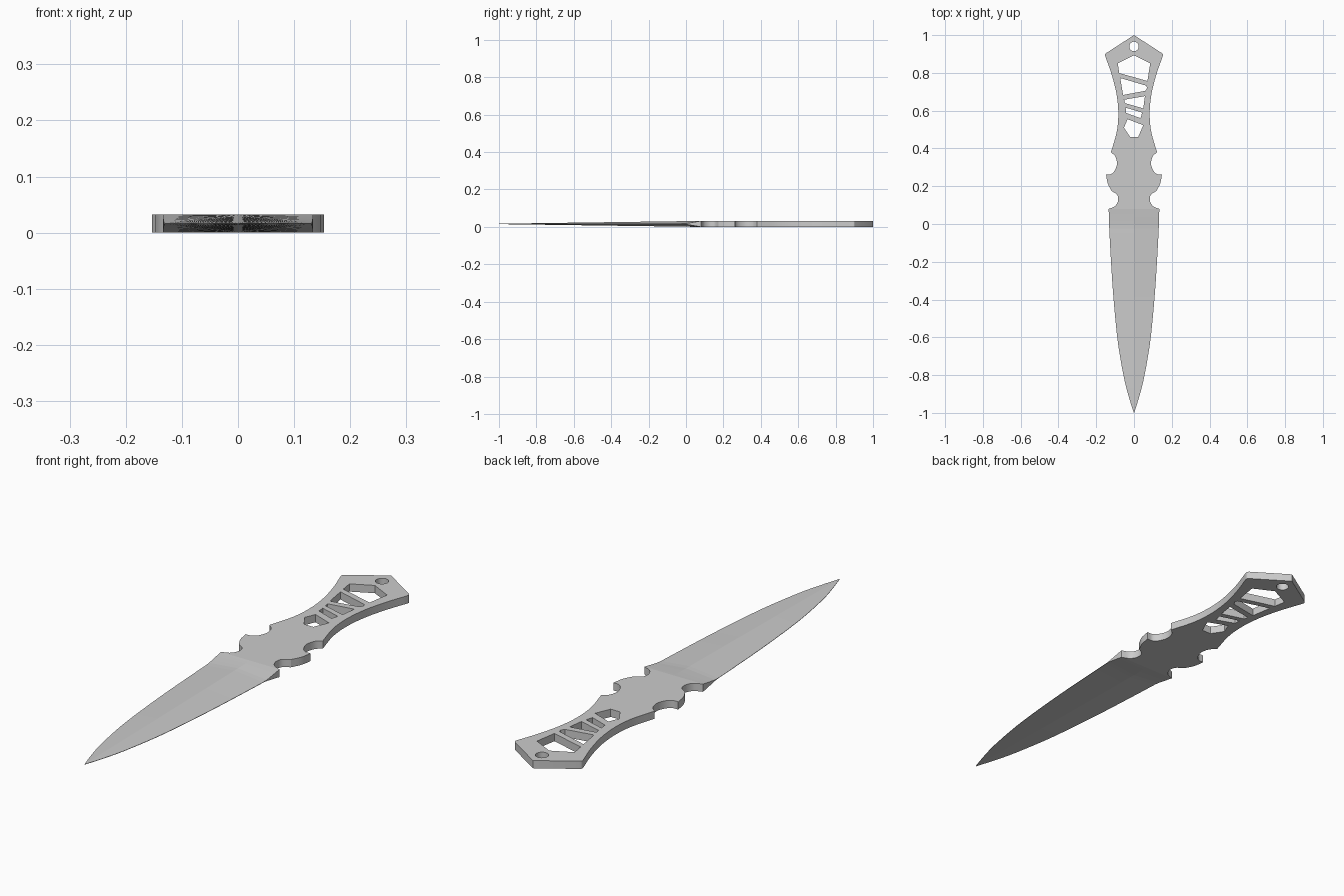
import bpy, bmesh, math
from mathutils import Vector

if "Cube" in bpy.data.objects:
    bpy.data.objects.remove(bpy.data.objects["Cube"])

H = 0.016  # half thickness of the plate


def smooth(pts, n=6):
    """Catmull-Rom curve through the points, ends kept sharp."""
    p = [Vector(q) for q in pts]
    p = [2 * p[0] - p[1]] + p + [2 * p[-1] - p[-2]]
    out = []
    for i in range(1, len(p) - 2):
        a, b, c, d = p[i - 1:i + 3]
        for k in range(n):
            t = k / n
            out.append(0.5 * (2 * b + (c - a) * t + (2 * a - 5 * b + 4 * c - d) * t * t
                              + (3 * b - a - 3 * c + d) * t ** 3))
    return out + [p[-2]]


def plate(name, loops):
    """Extruded flat plate; the first loop is the outline, the rest are holes."""
    cu = bpy.data.curves.new(name, 'CURVE')
    cu.dimensions = '2D'
    cu.fill_mode = 'BOTH'
    cu.extrude = H
    for loop in loops:
        s = cu.splines.new('POLY')
        s.points.add(len(loop) - 1)
        for sp, q in zip(s.points, loop):
            sp.co = (q[0], q[1], 0, 1)
        s.use_cyclic_u = True
    ob = bpy.data.objects.new(name, cu)
    bpy.context.collection.objects.link(ob)
    ob.location.z = H
    bpy.ops.object.select_all(action='DESELECT')
    ob.select_set(True)
    bpy.context.view_layer.objects.active = ob
    bpy.ops.object.convert(target='MESH')
    bpy.ops.object.shade_smooth_by_angle(angle=math.radians(25))
    return ob


# Handle outline, right half: pommel, grip, finger notches
segments = [
    [(0.147, 0.905), (0.153, 0.897), (0.151, 0.885)],
    [(0.151, 0.885), (0.118, 0.79), (0.093, 0.69), (0.083, 0.59), (0.091, 0.49), (0.122, 0.38)],
    [(0.122, 0.38), (0.099, 0.357), (0.09, 0.32), (0.101, 0.285), (0.122, 0.264), (0.148, 0.262)],
    [(0.148, 0.262), (0.139, 0.215), (0.119, 0.175)],
    [(0.119, 0.175), (0.09, 0.155), (0.084, 0.125), (0.1, 0.095), (0.134, 0.08)],
]
half = []
for seg in segments:
    half += smooth(seg)[:-1]
half.append(Vector((0.134, 0.08)))
outline = [(0, 1.0)] + [(p.x, p.y) for p in half] + [(-p.x, p.y) for p in reversed(half)]

# Lanyard hole and skeleton cut-outs
lanyard = [(0.025 * math.cos(a * math.tau / 32), 0.94 + 0.025 * math.sin(a * math.tau / 32))
           for a in range(32)]
holes = [
    [(0, .893), (.086, .85), (.071, .757), (-.078, .799), (-.086, .85)],
    [(-.073, .773), (.066, .732), (.069, .72), (.06, .705), (-.058, .683)],
    [(-.052, .658), (.058, .677), (.049, .612), (-.048, .64)],
    [(-.044, .616), (.043, .59), (.035, .56), (-.042, .588)],
    [(-.034, .555), (.049, .523), (.022, .46), (-.02, .46), (-.053, .51)],
]
plate("handle", [outline, lanyard] + holes)

# Blade: tapered diamond section lofted from the guard to the tip
edge = [(0.134, 0.08), (0.132, 0.0), (0.125, -0.14), (0.114, -0.32), (0.1, -0.49),
        (0.082, -0.65), (0.052, -0.82), (0.026, -0.92), (0.001, -1.0)]
bm = bmesh.new()
rings = []
for p in smooth(edge, 5):
    t = (0.08 - p.y) / 1.08
    ridge = H * (1 - 0.93 * t)
    fade = max(0.0, 1 - (0.08 - p.y) / 0.09)  # full thickness at the guard only
    e = 0.0008 + (ridge - 0.0008) * fade
    section = [(-p.x, e), (0, ridge), (p.x, e), (p.x, -e), (0, -ridge), (-p.x, -e)]
    rings.append([bm.verts.new((x, p.y, H + z)) for x, z in section])
for a, b in zip(rings, rings[1:]):
    for i in range(6):
        j = (i + 1) % 6
        bm.faces.new((a[i], a[j], b[j], b[i]))
bm.faces.new(rings[0])
bm.faces.new(rings[-1])
bmesh.ops.recalc_face_normals(bm, faces=bm.faces)
me = bpy.data.meshes.new("blade")
bm.to_mesh(me)
bm.free()
bpy.context.collection.objects.link(bpy.data.objects.new("blade", me))
